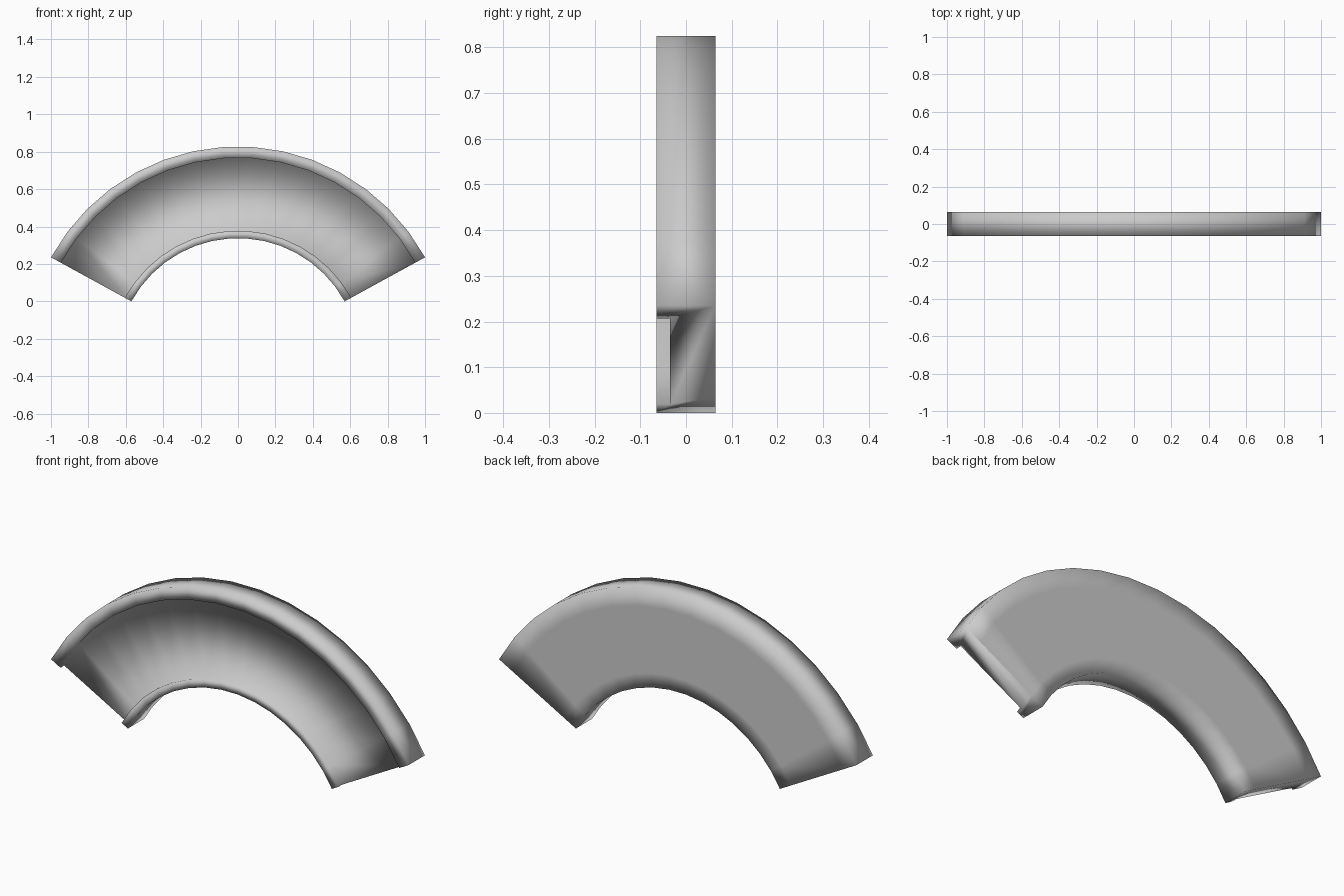
import bpy, bmesh
from math import sin, cos, radians

if "Cube" in bpy.data.objects:
    bpy.data.objects.remove(bpy.data.objects["Cube"])

R_OUT, R_IN = 1.14, 0.65      # outer and inner arc radii
HALF = radians(61.3)          # half of the arch sweep
SEGS = 15
Y = 0.065                     # half depth
FLOOR = -0.035                # recessed front panel
ZC = -R_IN * cos(HALF)        # arc centre, so the feet touch z = 0

# cross-section as (radius, y): back plate, two raised rims, recessed panel
SECTION = [(R_OUT, -Y), (R_OUT, Y), (R_OUT - 0.09, Y), (R_IN + 0.07, Y),
           (R_IN, Y), (R_IN, -Y), (R_IN + 0.04, -Y), (R_IN + 0.04, FLOOR),
           (R_OUT - 0.06, FLOOR), (R_OUT - 0.06, -Y)]

bm = bmesh.new()
rings = []
for i in range(SEGS + 1):
    a = -HALF + 2 * HALF * i / SEGS
    rings.append([bm.verts.new((r * sin(a), y, ZC + r * cos(a)))
                  for r, y in SECTION])

# skin between the cross-sections
for a, b in zip(rings, rings[1:]):
    n = len(a)
    for j in range(n):
        k = (j + 1) % n
        bm.faces.new((a[j], a[k], b[k], b[j]))

# end caps
bm.faces.new(rings[0][::-1])
bm.faces.new(rings[-1])
bmesh.ops.recalc_face_normals(bm, faces=bm.faces)
for f in bm.faces:
    f.smooth = True

mesh = bpy.data.meshes.new("arched_channel")
bm.to_mesh(mesh)
bm.free()
obj = bpy.data.objects.new("arched_channel", mesh)
bpy.context.collection.objects.link(obj)
